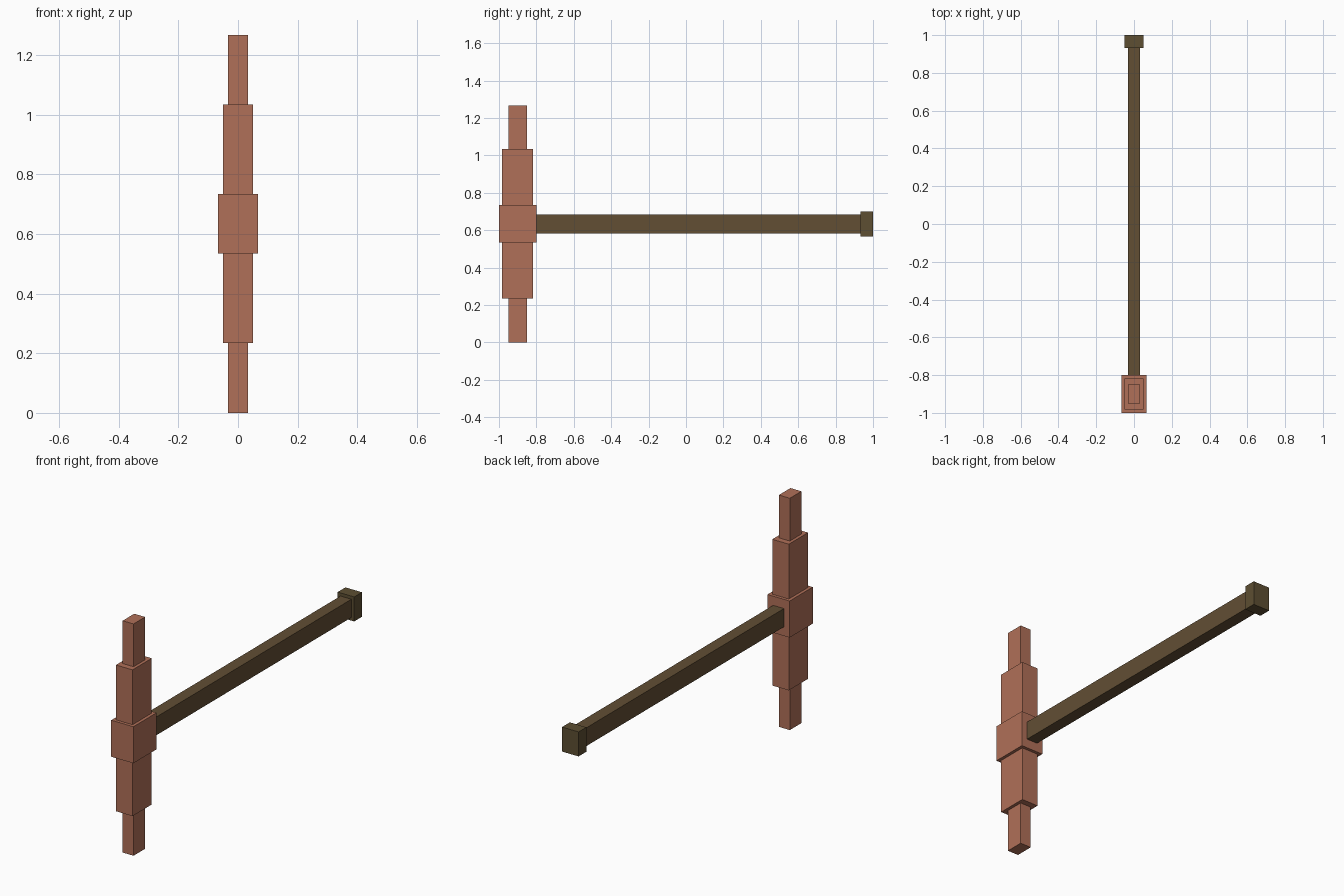
import bpy

if "Cube" in bpy.data.objects:
    bpy.data.objects.remove(bpy.data.objects["Cube"])


def srgb(r, g, b):
    """Convert 0-255 display colour to linear RGBA."""
    def lin(c):
        c /= 255
        return c / 12.92 if c <= 0.04045 else ((c + 0.055) / 1.055) ** 2.4
    return (lin(r), lin(g), lin(b), 1.0)


def material(name, rgb):
    mat = bpy.data.materials.new(name)
    mat.diffuse_color = srgb(*rgb)
    mat.use_nodes = True
    mat.node_tree.nodes["Principled BSDF"].inputs["Base Color"].default_value = mat.diffuse_color
    return mat


def box(name, lo, hi, mat):
    """Flat-faced block between two corners."""
    centre = [(a + b) / 2 for a, b in zip(lo, hi)]
    bpy.ops.mesh.primitive_cube_add(size=1, location=centre)
    obj = bpy.context.object
    obj.name = name
    obj.scale = [b - a for a, b in zip(lo, hi)]
    bpy.ops.object.transform_apply(location=False, rotation=False, scale=True)
    obj.data.materials.append(mat)
    return obj


clay = material("clay_red", (176, 112, 88))
wood = material("dark_wood", (98, 78, 52))
olive = material("olive_wood", (93, 78, 50))

HEAD_Y = -0.9     # centre line of the head
MID_Z = 0.634     # height of the handle axis

# Head: wide centre block with two stepped blocks above and below
box("head_centre", (-0.067, HEAD_Y - 0.1, MID_Z - 0.1),
    (0.067, HEAD_Y + 0.1, MID_Z + 0.1), clay)
steps = [("head_arm", 0.05, 0.083, 0.1, 0.4),
         ("head_tip", 0.033, 0.05, 0.4, 0.634)]
for name, hx, hy, near, far in steps:
    for side, a, b in (("upper", near, far), ("lower", -far, -near)):
        box(f"{side}_{name}", (-hx, HEAD_Y - hy, MID_Z + a),
            (hx, HEAD_Y + hy, MID_Z + b), clay)

# Handle shaft and its end cap
box("handle", (-0.033, -0.8, MID_Z - 0.05), (0.033, 0.933, MID_Z + 0.05), wood)
box("handle_cap", (-0.05, 0.933, MID_Z - 0.067), (0.05, 1.0, MID_Z + 0.067), olive)
